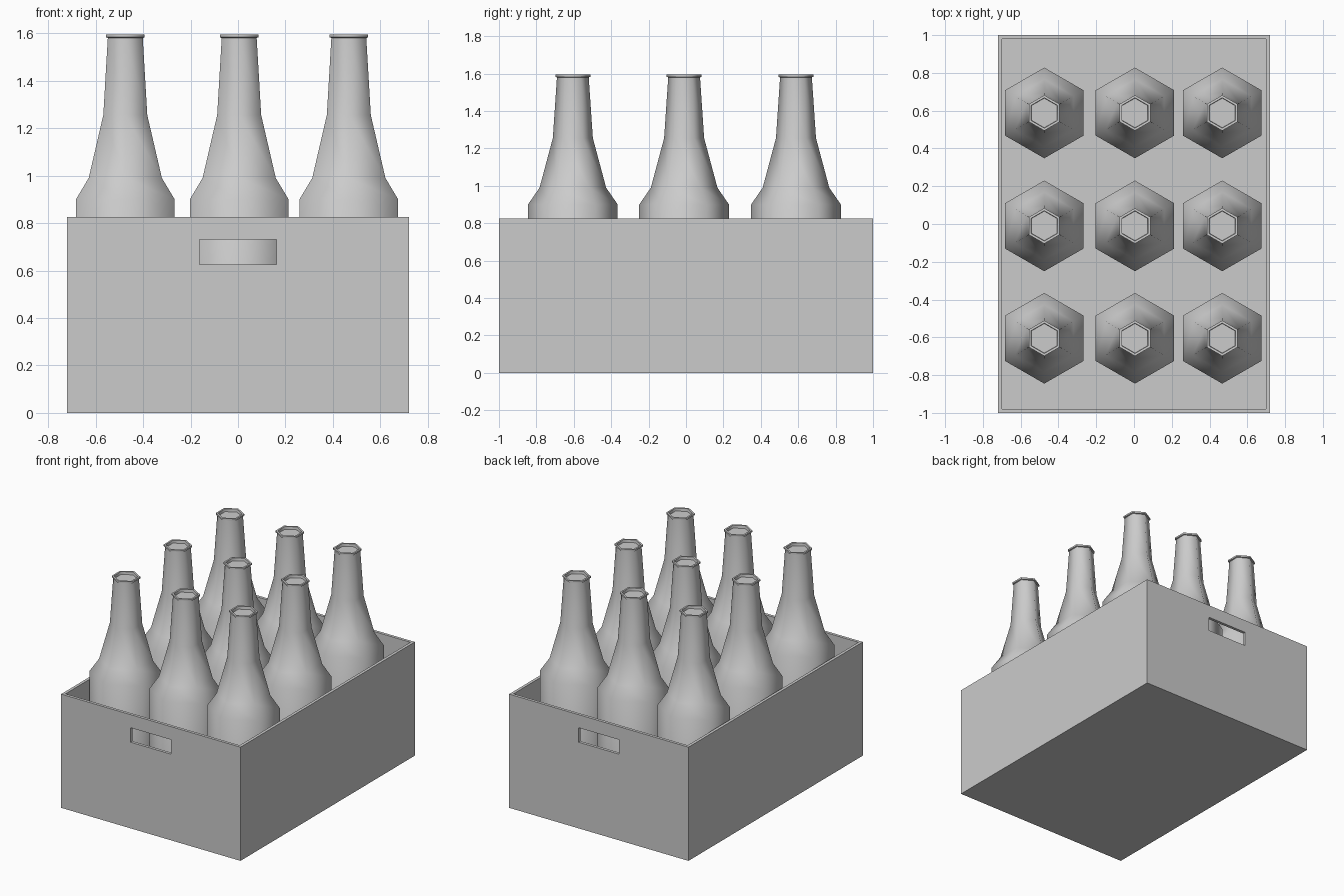
import bpy, bmesh
from math import sin, cos, pi, radians

if "Cube" in bpy.data.objects:
    bpy.data.objects.remove(bpy.data.objects["Cube"])

WALL, FLOOR, HEIGHT = 0.03, 0.03, 0.825


def make_object(name, bm):
    bmesh.ops.recalc_face_normals(bm, faces=bm.faces)
    mesh = bpy.data.meshes.new(name)
    bm.to_mesh(mesh)
    bm.free()
    obj = bpy.data.objects.new(name, mesh)
    bpy.context.collection.objects.link(obj)
    return obj


def box(lo, hi):
    bm = bmesh.new()
    bmesh.ops.create_cube(bm, size=1)
    for v in bm.verts:
        v.co = [(a + b) / 2 + c * (b - a) for a, b, c in zip(lo, hi, v.co)]
    return bm


# Crate: open box with a thin wall and floor
bm = box((-0.72, -1, 0), (0.72, 1, HEIGHT))
top = max(bm.faces, key=lambda f: f.calc_center_median().z)
bmesh.ops.inset_region(bm, faces=[top], thickness=WALL)
inner = bmesh.ops.extrude_discrete_faces(bm, faces=[top])["faces"][0]
bmesh.ops.translate(bm, verts=inner.verts, vec=(0, 0, FLOOR - HEIGHT))
crate = make_object("crate", bm)

# Hand holes cut through both end walls
cutter = make_object("handle_cutter", box((-0.163, -1.2, 0.625), (0.163, 1.2, 0.73)))
cutter.hide_render = True
mod = crate.modifiers.new("hand_holes", "BOOLEAN")
mod.operation, mod.solver, mod.object = "DIFFERENCE", "EXACT", cutter
bpy.context.view_layer.objects.active = crate
bpy.ops.object.modifier_apply(modifier=mod.name)
bpy.data.objects.remove(cutter)

# Bottle: six-sided turned profile (radius, height), lip and recessed mouth at the end
profile = [(0.24, FLOOR), (0.24, 0.9), (0.178, 0.99), (0.107, 1.255), (0.085, 1.58),
           (0.094, 1.583), (0.094, 1.595), (0.08, 1.595), (0.078, 1.575)]
bm = bmesh.new()
rings = [[bm.verts.new((r * sin(i * pi / 3), r * cos(i * pi / 3), z)) for i in range(6)]
         for r, z in profile]
for a, b in zip(rings, rings[1:]):
    for i in range(6):
        j = (i + 1) % 6
        bm.faces.new((a[i], a[j], b[j], b[i]))
bm.faces.new(rings[0])
bm.faces.new(rings[-1])
for f in bm.faces:
    f.smooth = True
bottle = make_object("bottle", bm)
bottle.data.set_sharp_from_angle(angle=radians(65))

# Three rows of three bottles
spots = [(x, y) for y in (-0.605, -0.01, 0.588) for x in (-0.475, 0.005, 0.467)]
for n, (x, y) in enumerate(spots):
    b = bottle
    if n:
        b = bottle.copy()
        bpy.context.collection.objects.link(b)
    b.name = f"bottle_{n + 1}"
    b.location = (x, y, 0)
